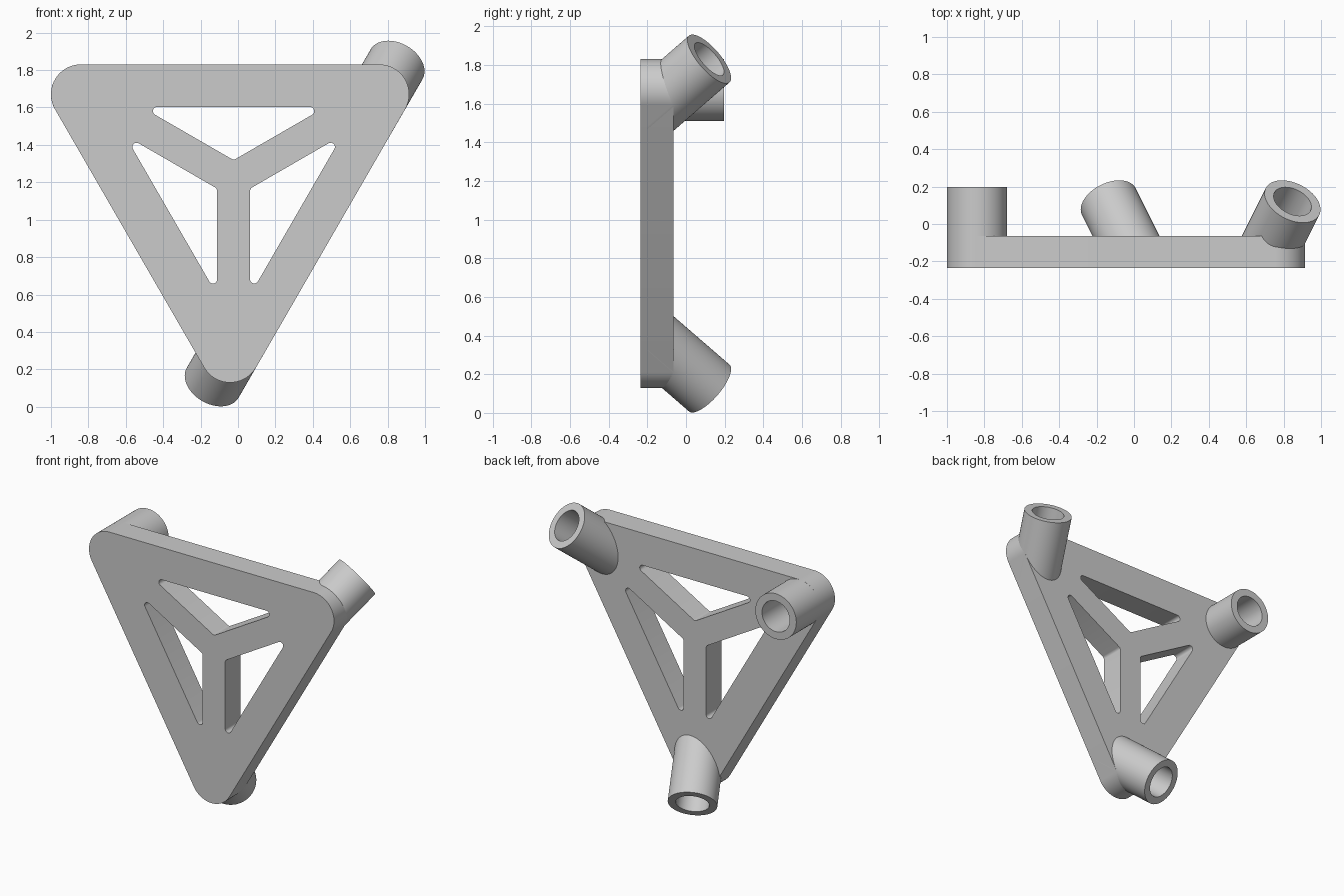
import bpy
import bmesh
import math
from mathutils import Matrix, Vector

if "Cube" in bpy.data.objects:
    bpy.data.objects.remove(bpy.data.objects["Cube"], do_unlink=True)

FRONT, BACK = -0.235, -0.065     # plate faces along y
RADIUS, BORE, LENGTH = 0.16, 0.108, 0.262

grey = bpy.data.materials.new("light_grey")
grey.use_nodes = True
colour = (0.6, 0.6, 0.6, 1.0)
grey.diffuse_color = colour
grey.node_tree.nodes["Principled BSDF"].inputs["Base Color"].default_value = colour


def finish(bm, name):
    """Turn a bmesh into a smooth object with sharp edges kept."""
    bmesh.ops.recalc_face_normals(bm, faces=bm.faces)
    mesh = bpy.data.meshes.new(name)
    bm.to_mesh(mesh)
    bm.free()
    mesh.materials.append(grey)
    obj = bpy.data.objects.new(name, mesh)
    bpy.context.collection.objects.link(obj)
    bpy.ops.object.select_all(action="DESELECT")
    obj.select_set(True)
    bpy.context.view_layer.objects.active = obj
    bpy.ops.object.shade_smooth_by_angle(angle=math.radians(30))


def rounded(points, radius, steps):
    """Fillet every corner of a polygon."""
    outline = []
    for i, p in enumerate(points):
        a = (points[i - 1] - p).normalized()
        b = (points[(i + 1) % len(points)] - p).normalized()
        half = a.angle(b) / 2
        centre = p + (a + b).normalized() * radius / math.sin(half)
        reach = radius / math.tan(half)
        start = (p + a * reach - centre).normalized()
        end = (p + b * reach - centre).normalized()
        outline += [centre + start.slerp(end, s / steps).normalized() * radius
                    for s in range(steps + 1)]
    return outline


def turned(x, z, angle, centre):
    """Point in the xz plane, turned about a centre."""
    return centre + Matrix.Rotation(angle, 3, "Y") @ Vector((x, 0, z))


# Plate: rounded triangle with three windows between the spokes
third = math.tau / 3
middle = Vector((-0.0425, FRONT, 1.21))
hub = Vector((-0.0235, FRONT, 1.217))
inradius = 0.6204
loops = [rounded([turned(0, -2 * inradius, i * third, middle) for i in range(3)],
                 RADIUS, 24)]
window = [(0, 0.1016), (0.4926, 0.386), (-0.4926, 0.386)]
for i in range(3):
    loops.append(rounded([turned(x, z, i * third, hub) for x, z in window], 0.0225, 8))

bm = bmesh.new()
edges = []
for loop in loops:
    verts = [bm.verts.new(p) for p in loop]
    edges += [bm.edges.new((verts[i - 1], v)) for i, v in enumerate(verts)]
bmesh.ops.triangle_fill(bm, edges=edges, use_beauty=True, normal=(0, -1, 0))
region = bmesh.ops.extrude_face_region(bm, geom=bm.faces[:], use_keep_orig=True)
moved = [g for g in region["geom"] if isinstance(g, bmesh.types.BMVert)]
bmesh.ops.translate(bm, verts=moved, vec=(0, BACK - FRONT, 0))
finish(bm, "plate")


def socket(name, x, z, direction, cut):
    """Open tube rising from the plate's back, trimmed inside the plate."""
    bm = bmesh.new()
    sides = 64
    profile = [(BORE, -0.4), (RADIUS, -0.4), (RADIUS, LENGTH), (BORE, LENGTH)]
    rings = []
    for r, h in profile:
        rings.append([bm.verts.new((r * math.cos(math.tau * k / sides),
                                    r * math.sin(math.tau * k / sides), h))
                      for k in range(sides)])
    for j in range(4):
        low, high = rings[j - 1], rings[j]
        for k in range(sides):
            bm.faces.new((low[k - 1], low[k], high[k], high[k - 1]))
    spin = Vector(direction).to_track_quat("Z", "Y").to_matrix().to_4x4()
    bm.transform(Matrix.Translation((x, BACK, z)) @ spin)
    trim = bmesh.ops.bisect_plane(bm, geom=bm.verts[:] + bm.edges[:] + bm.faces[:],
                                  plane_co=(0, cut, 0), plane_no=(0, -1, 0),
                                  clear_outer=True)
    rim = [g for g in trim["geom_cut"] if isinstance(g, bmesh.types.BMEdge)]
    bmesh.ops.bridge_loops(bm, edges=rim)
    finish(bm, name)


# Sockets: one straight, two leaning 45 degrees in opposite ways
lean = math.sqrt(0.5)
dx, dz = lean * 0.5, lean * math.sqrt(0.75)
socket("upper_right_socket", -0.84, 1.67, (0, 1, 0), BACK)
socket("upper_left_socket", 0.755, 1.67, (dx, lean, dz), -0.2)
socket("lower_socket", -0.0425, 0.289, (-dx, lean, -dz), -0.2)
